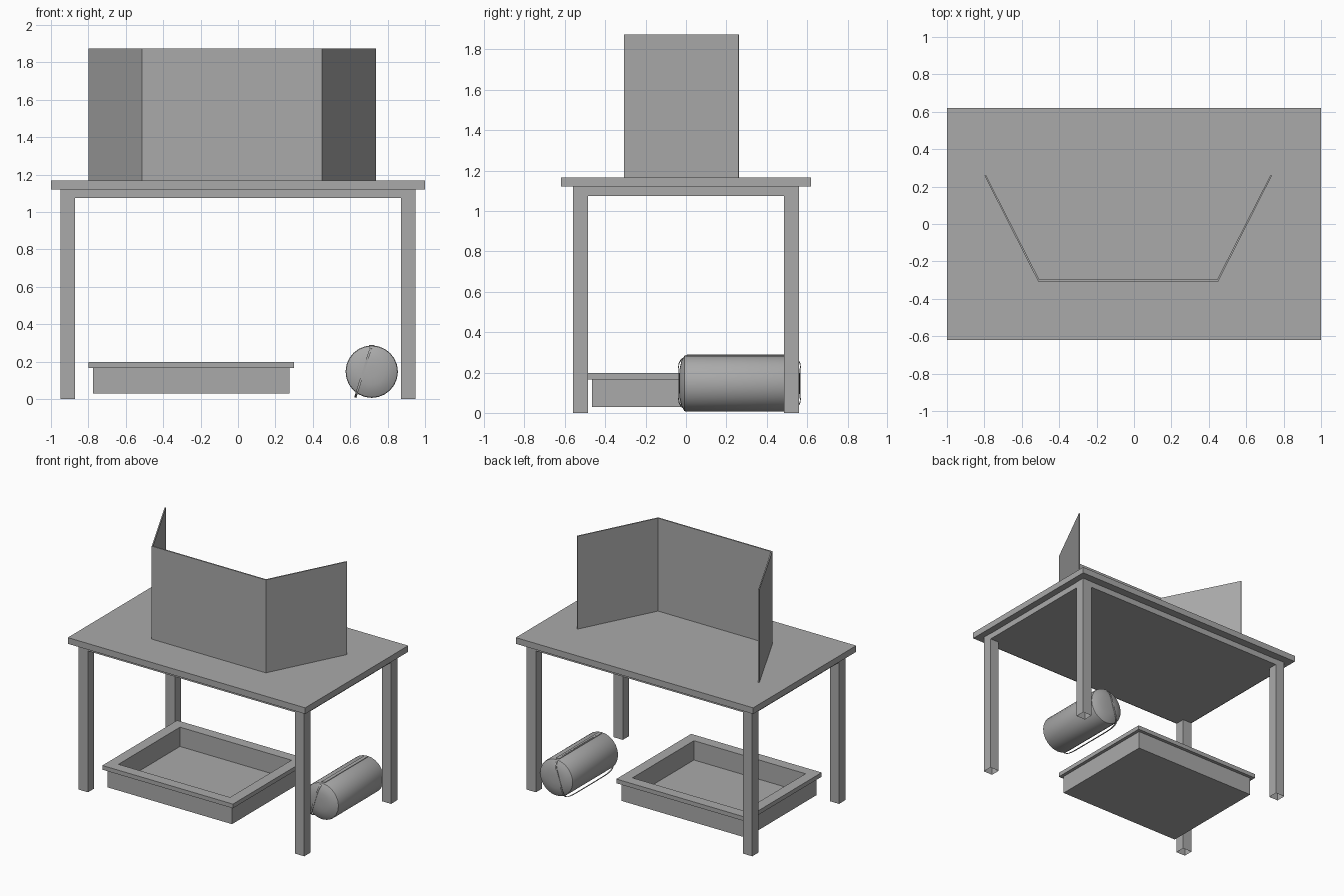
import bpy, bmesh, math
from mathutils import Vector

cube = bpy.data.objects.get("Cube")
if cube:
    bpy.data.objects.remove(cube, do_unlink=True)

grey = bpy.data.materials.new("plain grey")
grey.use_nodes = True
grey.diffuse_color = (0.4, 0.4, 0.4, 1)
grey.node_tree.nodes["Principled BSDF"].inputs["Base Color"].default_value = (0.4, 0.4, 0.4, 1)


def finish(name, bm, smooth=False):
    bmesh.ops.recalc_face_normals(bm, faces=bm.faces)
    mesh = bpy.data.meshes.new(name)
    bm.to_mesh(mesh)
    bm.free()
    obj = bpy.data.objects.new(name, mesh)
    bpy.context.collection.objects.link(obj)
    mesh.materials.append(grey)
    if smooth:
        bpy.ops.object.select_all(action="DESELECT")
        obj.select_set(True)
        bpy.context.view_layer.objects.active = obj
        bpy.ops.object.shade_smooth_by_angle(angle=math.radians(35))
    return obj


def loft(name, rings, caps=(True, True), smooth=False, closed=False):
    """Skin a list of equal-length rings of points."""
    bm = bmesh.new()
    loops = [[bm.verts.new(p) for p in ring] for ring in rings]
    pairs = list(zip(loops, loops[1:]))
    if closed:
        pairs.append((loops[-1], loops[0]))
    for a, b in pairs:
        for i in range(len(a)):
            j = (i + 1) % len(a)
            bm.faces.new((a[i], a[j], b[j], b[i]))
    for cap, ring in zip(caps, (loops[0], loops[-1])):
        if cap:
            bm.faces.new(ring)
    return finish(name, bm, smooth)


def rect(x0, x1, y0, y1, z, inset=0):
    x0, x1, y0, y1 = x0 + inset, x1 - inset, y0 + inset, y1 - inset
    return [(x0, y0, z), (x1, y0, z), (x1, y1, z), (x0, y1, z)]


def box(name, x0, x1, y0, y1, z0, z1, bottom=True):
    return loft(name, [rect(x0, x1, y0, y1, z) for z in (z0, z1)], (bottom, True))


# Table: top, slab beneath it, four tube legs open at the foot
box("table_top", -1, 1, -0.62, 0.62, 1.12, 1.167)
box("table_frame", -0.948, 0.948, -0.558, 0.558, 1.075, 1.12)
for side, sx in (("right", -1), ("left", 1)):
    for end, sy in (("front", -1), ("back", 1)):
        xs = sorted((sx * 0.95, sx * 0.872))
        ys = sorted((sy * 0.56, sy * 0.485))
        box(f"{end}_{side}_leg", *xs, *ys, 0, 1.12, bottom=False)

# Folding screen: thin sheet with two angled wings
outer = [(-0.80, 0.26), (-0.512, -0.308), (0.45, -0.308), (0.738, 0.26)]
inner = [(-0.792, 0.262), (-0.506, -0.298), (0.444, -0.298), (0.73, 0.262)]
outline = outer + inner[::-1]
bm = bmesh.new()
low, high = [[bm.verts.new((x, y, z)) for x, y in outline] for z in (1.167, 1.875)]
for i in range(8):
    j = (i + 1) % 8
    bm.faces.new((low[i], low[j], high[j], high[i]))
for ring in (low, high):
    for i in range(3):
        bm.faces.new((ring[i], ring[i + 1], ring[6 - i], ring[7 - i]))
finish("folding_screen", bm)

# Tray: lipped rectangular basin
steps = [(0.025, 0.028), (0.025, 0.165), (0, 0.165), (0, 0.197), (0.08, 0.197), (0.08, 0.05)]
loft("tray", [rect(-0.80, 0.30, -0.49, 0.41, z, d) for d, z in steps])

# Roll bag: cylinder with slightly domed ends
CX, CZ, MID = 0.715, 0.146, 0.265


def circle(y, r, n=24):
    return [(CX + r * math.cos(t), y, CZ + r * math.sin(t))
            for t in (2 * math.pi * i / n for i in range(n))]


half = [(0.30, 0.03), (0.297, 0.07), (0.288, 0.11), (0.273, 0.137), (0.265, 0.14)]
profile = [(-d, r) for d, r in half] + [(d, r) for d, r in half[::-1]]
loft("roll_bag", [circle(MID + d, r) for d, r in profile], smooth=True)

# Strap: thin ribbon looped lengthwise, hanging clear of the underside
foot, crown = Vector((0.627, 0, 0.008)), Vector((0.715, 0, 0.288))
along = (crown - foot).normalized()
across = Vector((along.z, 0, -along.x))
middle, tall = (foot + crown) / 2, (crown - foot).length / 2
rings = []
for i in range(48):
    t = 2 * math.pi * i / 48
    c, s = math.cos(t), math.sin(t)
    u = math.copysign(abs(c) ** 0.3, c)
    v = math.copysign(abs(s) ** 0.3, s)
    ring = []
    for wide, thin in ((-1, 0), (1, 0), (1, 1), (-1, 1)):
        p = middle + along * (v * (tall - 0.003 * thin)) + across * (0.006 * wide)
        p.y = MID + u * (0.305 - 0.003 * thin)
        ring.append(p)
    rings.append(ring)
loft("bag_strap", rings, (False, False), closed=True)

# Seam along the top of the bag
box("bag_seam", CX - 0.014, CX + 0.014, MID - 0.26, MID + 0.26, 0.28, 0.288)
